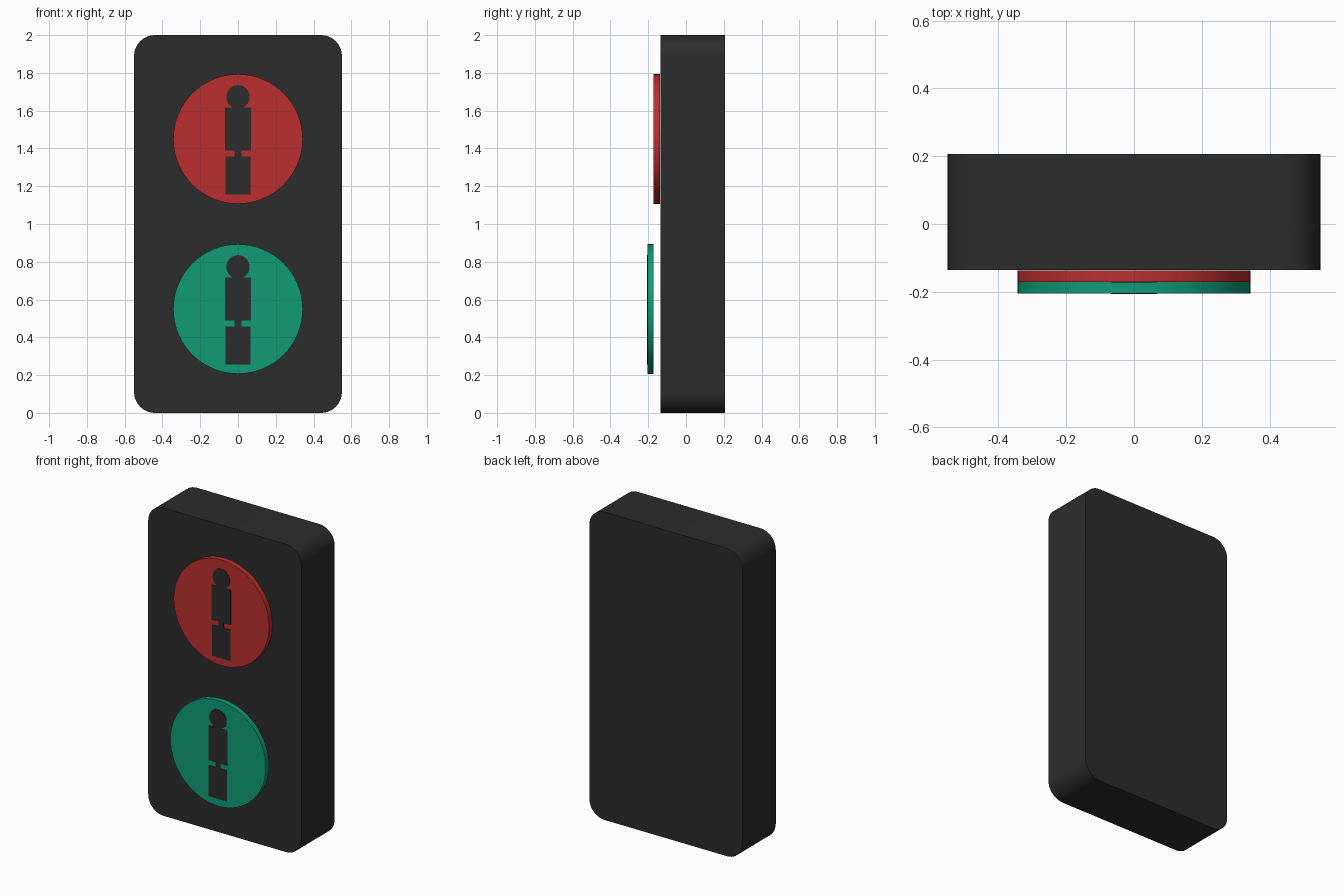
import bpy, bmesh
from math import sin, cos, pi, radians

if "Cube" in bpy.data.objects:
    bpy.data.objects.remove(bpy.data.objects["Cube"])


def material(name, rgb):
    m = bpy.data.materials.new(name)
    m.diffuse_color = (*rgb, 1)
    m.use_nodes = True
    m.node_tree.nodes["Principled BSDF"].inputs["Base Color"].default_value = m.diffuse_color
    return m


dark = material("dark", (0.025, 0.025, 0.025))
red = material("red", (0.5, 0.028, 0.03))
green = material("green", (0.005, 0.33, 0.18))


def circle(x, z, r, n):
    return [(x + r * cos(2 * pi * i / n), z + r * sin(2 * pi * i / n)) for i in range(n)]


def rect(x0, x1, z0, z1):
    return [(x0, z0), (x1, z0), (x1, z1), (x0, z1)]


def rounded_rect(x0, x1, z0, z1, r, seg=10):
    pts = []
    corners = [(x1 - r, z1 - r), (x0 + r, z1 - r), (x0 + r, z0 + r), (x1 - r, z0 + r)]
    for k, (cx, cz) in enumerate(corners):
        for i in range(seg + 1):
            a = pi / 2 * (k + i / seg)
            pts.append((cx + r * cos(a), cz + r * sin(a)))
    return pts


def extrude(name, outlines, y0, y1, mat):
    """Extrude closed xz outlines from y0 (front) to y1 (back)."""
    bm = bmesh.new()
    for pts in outlines:
        f = bm.faces.new([bm.verts.new((x, y0, z)) for x, z in pts])
        ext = bmesh.ops.extrude_face_region(bm, geom=[f], use_keep_orig=True)
        verts = [g for g in ext["geom"] if isinstance(g, bmesh.types.BMVert)]
        bmesh.ops.translate(bm, verts=verts, vec=(0, y1 - y0, 0))
    bmesh.ops.recalc_face_normals(bm, faces=bm.faces)
    me = bpy.data.meshes.new(name)
    bm.to_mesh(me)
    bm.free()
    me.materials.append(mat)
    ob = bpy.data.objects.new(name, me)
    bpy.context.collection.objects.link(ob)
    bpy.ops.object.select_all(action='DESELECT')
    ob.select_set(True)
    bpy.context.view_layer.objects.active = ob
    bpy.ops.object.shade_smooth_by_angle(angle=radians(35))
    return ob


# Housing
extrude("housing", [rounded_rect(-0.55, 0.55, 0, 2, 0.11)], -0.136, 0.207, dark)

# Lenses (the green one stands clear of the housing) and their standing figures
for label, z, front, mat in (("red", 1.45, -0.171, red), ("green", 0.55, -0.205, green)):
    extrude(label + "_lens", [circle(0, z, 0.343, 64)], front, front + 0.034, mat)
    y0, y1 = front - 0.002, front + 0.001
    extrude(label + "_figure_head", [circle(0, z + 0.223, 0.062, 32)], y0, y1, dark)
    extrude(label + "_figure_body", [
        rect(-0.068, 0.068, z - 0.062, z + 0.166),    # torso
        rect(-0.018, 0.018, z - 0.093, z - 0.062),    # waist
        rect(-0.066, 0.066, z - 0.295, z - 0.093),    # legs
    ], y0, y1, dark)
